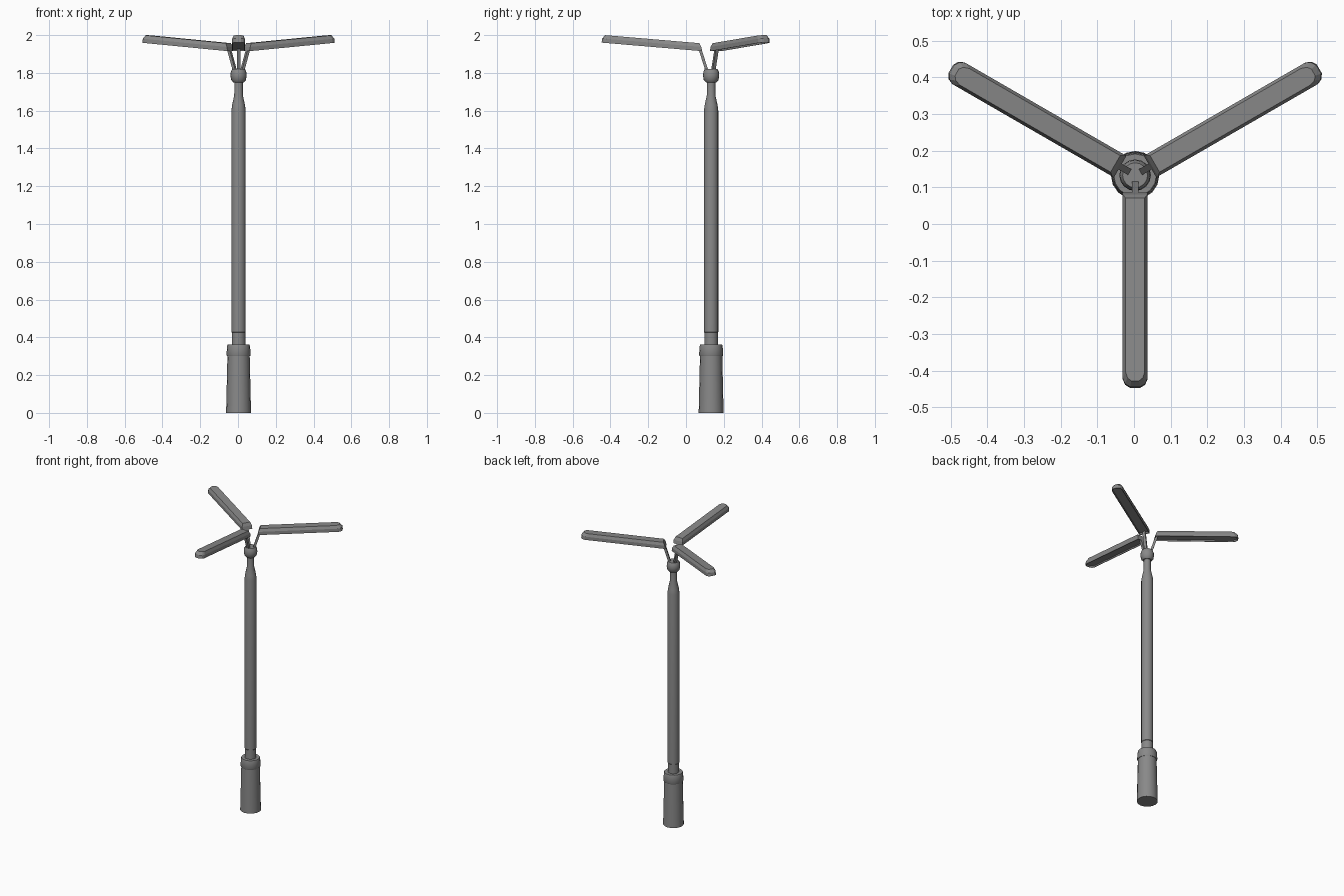
import bpy, bmesh, math
from mathutils import Matrix

if "Cube" in bpy.data.objects:
    bpy.data.objects.remove(bpy.data.objects["Cube"])

CX, CY = 0.003, 0.133      # pole axis position
SIDES = 16

# Dark grey metal
metal = bpy.data.materials.new("dark_grey_metal")
metal.diffuse_color = (0.25, 0.25, 0.25, 1)
metal.use_nodes = True
metal.node_tree.nodes["Principled BSDF"].inputs["Base Color"].default_value = metal.diffuse_color


def finish(name, bm, smooth=False):
    bmesh.ops.recalc_face_normals(bm, faces=bm.faces[:])
    me = bpy.data.meshes.new(name)
    bm.to_mesh(me)
    bm.free()
    me.materials.append(metal)
    ob = bpy.data.objects.new(name, me)
    bpy.context.collection.objects.link(ob)
    if smooth:
        bpy.ops.object.select_all(action='DESELECT')
        bpy.context.view_layer.objects.active = ob
        ob.select_set(True)
        bpy.ops.object.shade_smooth_by_angle(angle=math.radians(35))
    return ob


def loft(bm, rings):
    """Skin closed rings of points and cap both ends."""
    vs = [[bm.verts.new(p) for p in r] for r in rings]
    n = len(vs[0])
    for a, b in zip(vs, vs[1:]):
        for i in range(n):
            j = (i + 1) % n
            bm.faces.new((a[i], a[j], b[j], b[i]))
    bm.faces.new(vs[0][::-1])
    bm.faces.new(vs[-1])


def lathe(name, profile):
    bm = bmesh.new()
    step = 2 * math.pi / SIDES
    loft(bm, [[(CX + r * math.cos(i * step), CY + r * math.sin(i * step), z)
               for i in range(SIDES)] for r, z in profile])
    return finish(name, bm, True)


# Pole stack
lathe("base", [(0.066, 0), (0.059, 0.302)])
lathe("base_collar", [(0.061, 0.30), (0.064, 0.306), (0.061, 0.352), (0.058, 0.362)])
lathe("neck", [(0.036, 0.36), (0.036, 0.425)])
lathe("pole", [(0.034, 0.424), (0.038, 0.428), (0.038, 1.60), (0.034, 1.63),
               (0.023, 1.68), (0.022, 1.76)])
lathe("hub", [(0.028, 1.75), (0.039, 1.762), (0.043, 1.785), (0.041, 1.805),
              (0.034, 1.82)])


def outline(r0, r1, w, c, lift):
    """Lamp outline along +x: chamfered tip, tilted upwards."""
    pts = [(r0, -w), (r1 - c, -w), (r1 - c * 0.35, -w * 0.8), (r1, -w * 0.4),
           (r1, w * 0.4), (r1 - c * 0.35, w * 0.8), (r1 - c, w), (r0, w)]
    return [(x, y, 1.911 + 0.085 * x + lift) for x, y in pts]


# Three lamp heads and their struts
for k, name in enumerate(("front", "right", "left")):
    place = Matrix.Translation((CX, CY, 0)) @ Matrix.Rotation(
        math.radians(-90 + 120 * k), 4, 'Z')

    # The first two rings form a shallow recess in the underside
    bm = bmesh.new()
    loft(bm, [outline(0.054, 0.573, 0.029, 0.024, 0.009),
              outline(0.052, 0.575, 0.030, 0.024, 0),
              outline(0.047, 0.580, 0.034, 0.024, 0),
              outline(0.052, 0.577, 0.034, 0.024, 0.022),
              outline(0.062, 0.561, 0.026, 0.024, 0.041)])
    bm.transform(place)
    finish(name + "_lamp", bm)

    bm = bmesh.new()
    loft(bm, [[(x + dx, dy, z) for dx, dy in
               ((-0.008, -0.009), (0.008, -0.009), (0.008, 0.009), (-0.008, 0.009))]
              for x, z in ((0.022, 1.81), (0.060, 1.93))])
    bm.transform(place)
    finish(name + "_strut", bm)
